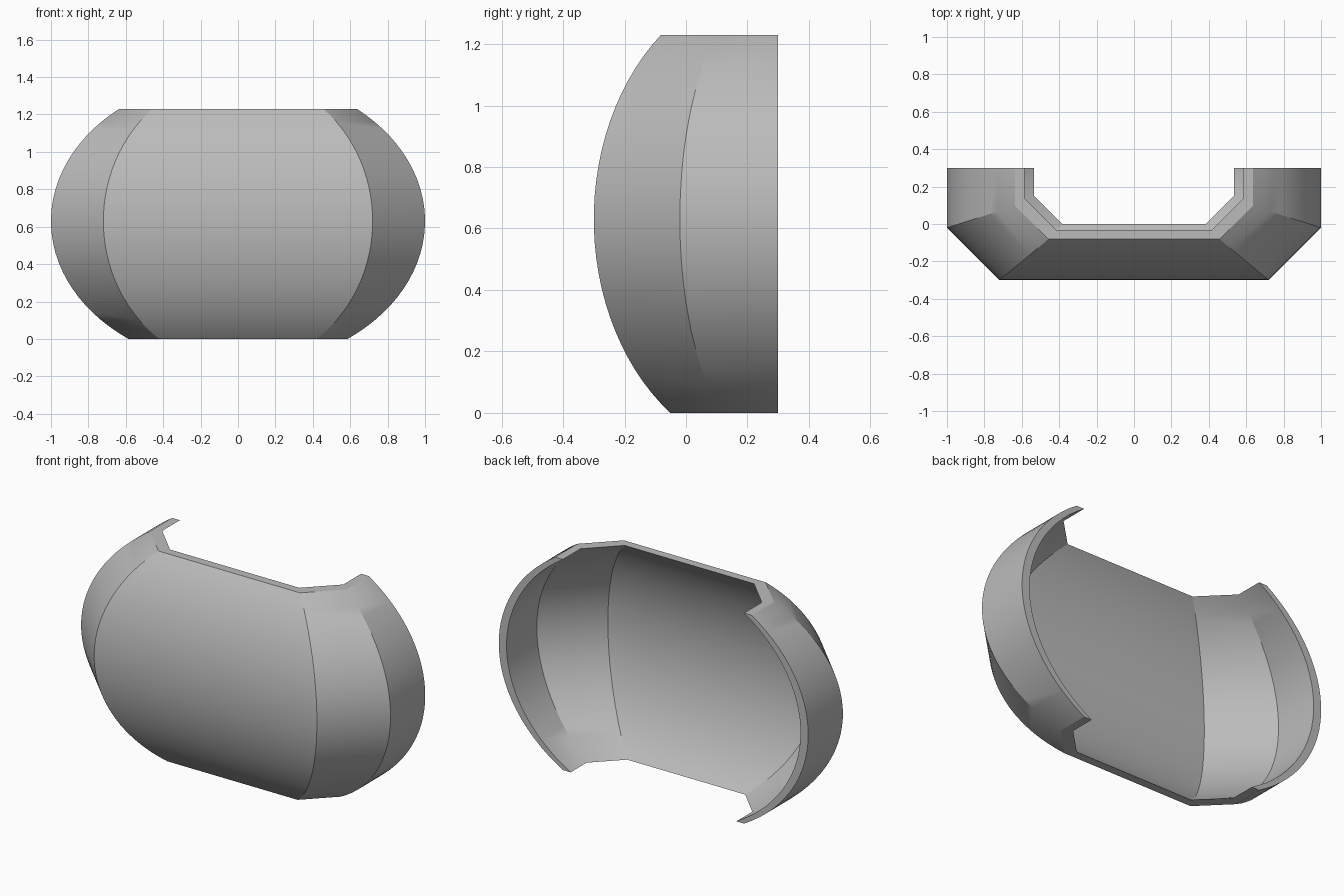
import bpy, bmesh, math

cube = bpy.data.objects.get("Cube")
if cube:
    bpy.data.objects.remove(cube, do_unlink=True)

HEIGHT, MID, RADIUS, BACK = 1.23, 0.63, 0.777, 0.3
RINGS = 28

grey = bpy.data.materials.new("plain grey")
grey.use_nodes = True
colour = (0.5, 0.5, 0.5, 1)
grey.diffuse_color = colour
grey.node_tree.nodes["Principled BSDF"].inputs["Base Color"].default_value = colour


def mirrored(half):
    """Complete a right-to-left outline from its positive x half."""
    return half + [(-x, y) for x, y in reversed(half)]


def section(z):
    """Closed plan outline of the shell wall at one height."""
    s = math.sqrt(1 - ((z - MID) / RADIUS) ** 2)
    side, corner = s, 0.72 * s
    shoulder, front = BACK - 0.32 * s, BACK - 0.6 * s
    outer = mirrored([(side, BACK), (side, shoulder), (corner, front)])
    inner = mirrored([(side - 0.05, BACK), (side - 0.05, shoulder + 0.04),
                      (corner - 0.04, front + 0.05)])
    return outer + inner[::-1]


# Curved shell wall, lofted through rings spaced evenly by arc angle
low = math.asin(-MID / RADIUS)
high = math.asin((HEIGHT - MID) / RADIUS)
bm = bmesh.new()
rings = []
for i in range(RINGS + 1):
    z = MID + RADIUS * math.sin(low + (high - low) * i / RINGS)
    rings.append([bm.verts.new((x, y, z)) for x, y in section(z)])
for a, b in zip(rings, rings[1:]):
    n = len(a)
    for j in range(n):
        k = (j + 1) % n
        bm.faces.new((a[j], a[k], b[k], b[j]))

# Flat rims along the bottom and top cuts
for ring in (rings[0], rings[-1]):
    n = len(ring)
    for j in range(n // 2 - 1):
        bm.faces.new((ring[j], ring[j + 1], ring[n - 2 - j], ring[n - 1 - j]))
bmesh.ops.recalc_face_normals(bm, faces=bm.faces)

mesh = bpy.data.meshes.new("curved_shell")
bm.to_mesh(mesh)
bm.free()
mesh.materials.append(grey)
shell = bpy.data.objects.new("curved_shell", mesh)
bpy.context.collection.objects.link(shell)
bpy.ops.object.select_all(action="DESELECT")
shell.select_set(True)
bpy.context.view_layer.objects.active = shell
bpy.ops.object.shade_smooth_by_angle(angle=math.radians(30))
